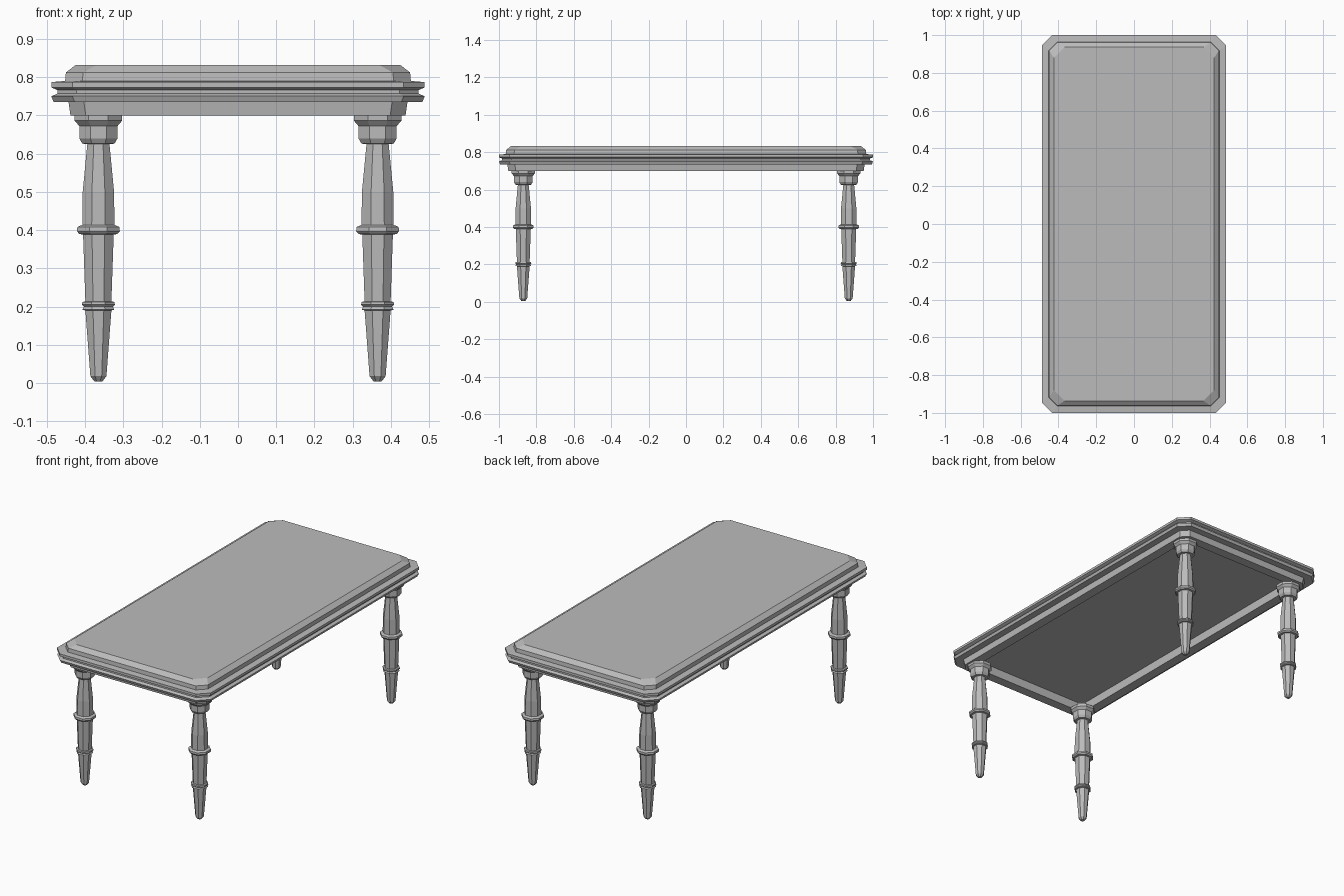
import bpy
import bmesh
from math import cos, sin, pi

cube = bpy.data.objects.get("Cube")
if cube:
    bpy.data.objects.remove(cube, do_unlink=True)

grey = bpy.data.materials.new("plain grey")
grey.use_nodes = True
colour = (0.5, 0.5, 0.5, 1)
grey.diffuse_color = colour
grey.node_tree.nodes["Principled BSDF"].inputs["Base Color"].default_value = colour


def loft(name, rings):
    """Join rings of points into a closed, flat-shaded solid."""
    bm = bmesh.new()
    loops = [[bm.verts.new(p) for p in ring] for ring in rings]
    for low, high in zip(loops, loops[1:]):
        for i in range(len(low)):
            j = (i + 1) % len(low)
            bm.faces.new((low[i], low[j], high[j], high[i]))
    bm.faces.new(loops[0][::-1])
    bm.faces.new(loops[-1])
    bmesh.ops.recalc_face_normals(bm, faces=bm.faces)
    mesh = bpy.data.meshes.new(name)
    bm.to_mesh(mesh)
    bm.free()
    mesh.materials.append(grey)
    obj = bpy.data.objects.new(name, mesh)
    bpy.context.collection.objects.link(obj)
    return obj


def cut_rectangle(inset, z, cut):
    """Rectangle with cut corners, inset from the table's outer edge."""
    x, y = 0.488 - inset, 1 - inset
    return [(x, cut - y, z), (x, y - cut, z), (x - cut, y, z), (cut - x, y, z),
            (-x, y - cut, z), (-x, cut - y, z), (cut - x, -y, z), (x - cut, -y, z)]


def octagon(cx, cy, apothem, z):
    """Eight-sided ring with a flat side to the front."""
    r = apothem / cos(pi / 8)
    return [(cx + r * cos((i + 0.5) * pi / 4), cy + r * sin((i + 0.5) * pi / 4), z)
            for i in range(8)]


# Moulded top with a hollow apron: inset, height and corner cut, from the recess outwards
top_profile = [
    (0.105, 0.75, 0.03), (0.105, 0.70, 0.03), (0.05, 0.70, 0.04), (0.045, 0.735, 0.04),
    (0.006, 0.735, 0.055), (0, 0.75, 0.055), (0.016, 0.757, 0.05), (0.016, 0.766, 0.05),
    (0, 0.773, 0.055), (0, 0.787, 0.055), (0.036, 0.79, 0.045), (0.038, 0.812, 0.045),
    (0.064, 0.832, 0.055)]
loft("table_top", [cut_rectangle(*row) for row in top_profile])

# Turned legs: radius and height from foot to capital
leg_profile = [
    (0.01, 0.004), (0.021, 0.018), (0.034, 0.19), (0.042, 0.192), (0.038, 0.2),
    (0.043, 0.205), (0.042, 0.212), (0.034, 0.214), (0.04, 0.388), (0.05, 0.39),
    (0.056, 0.397), (0.055, 0.408), (0.042, 0.414), (0.041, 0.5), (0.029, 0.625),
    (0.042, 0.626), (0.05, 0.64), (0.05, 0.672), (0.062, 0.686), (0.062, 0.702)]
for x, side in ((-0.365, "right"), (0.365, "left")):
    for y, end in ((-0.87, "front"), (0.87, "back")):
        loft(f"{end}_{side}_leg", [octagon(x, y, r, z) for r, z in leg_profile])
